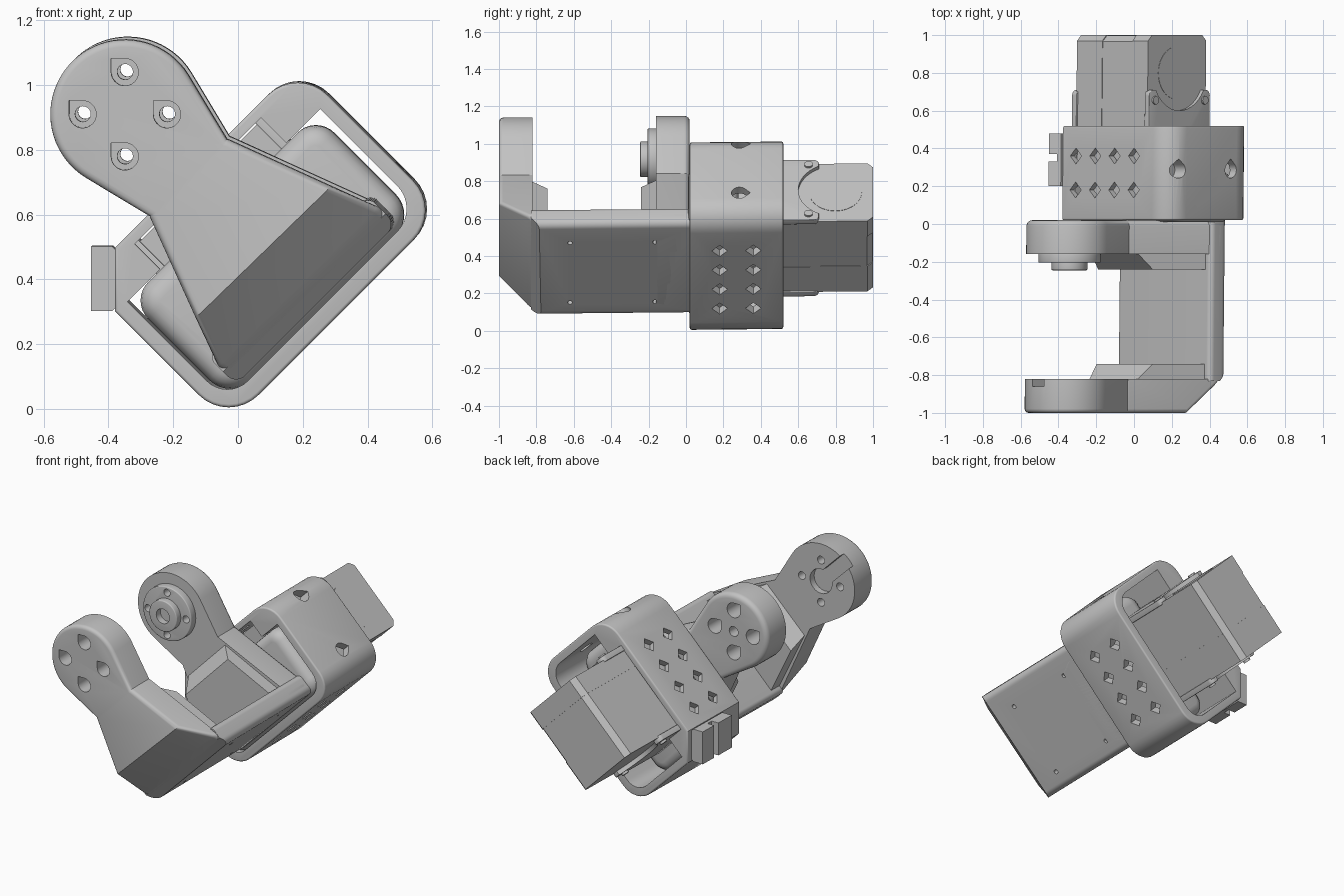
import bpy, bmesh, math
from mathutils import Vector

cube = bpy.data.objects.get("Cube")
if cube:
    bpy.data.objects.remove(cube)

grey = bpy.data.materials.new("plain grey")
grey.use_nodes = True
GREY = (0.54, 0.54, 0.54, 1)
grey.diffuse_color = GREY
grey.node_tree.nodes["Principled BSDF"].inputs["Base Color"].default_value = GREY

S = math.sqrt(0.5)
MID, TIP = 0.41, 0.89       # arm centre line and pivot height, in the tilted frame
LEAN = 0.014                # slight sideways drift along the depth


def place(axis, a, b, c):
    """Tilted frame: u runs up-right, v runs up-left, y is depth."""
    u, v, y = {"y": (a, b, c), "v": (a, c, b), "u": (c, a, b)}[axis]
    u += LEAN * y
    return Vector(((u - v) * S, y, (u + v) * S))


def solid(bm, axis, pts, c0, c1):
    """Extrude a closed outline along one axis."""
    low = [bm.verts.new(place(axis, a, b, c0)) for a, b in pts]
    high = [bm.verts.new(place(axis, a, b, c1)) for a, b in pts]
    n = len(pts)
    faces = [bm.faces.new(low), bm.faces.new(high)]
    faces += [bm.faces.new((low[i], low[(i + 1) % n], high[(i + 1) % n], high[i])) for i in range(n)]
    bmesh.ops.recalc_face_normals(bm, faces=faces)
    return bm


def arc(a, b, r, start=0, end=360, n=32):
    closed = end - start == 360
    return [(a + r * math.cos(t), b + r * math.sin(t)) for t in
            (math.radians(start + (end - start) * i / n) for i in range(n if closed else n + 1))]


def teardrop(a, b, r):
    return arc(a, b, r, -225, 45, 20) + [(a, b + r * 1.414)]


def rounded(corners, n=8):
    """Polygon from (a, b, radius) corners."""
    out = []
    for i, (a, b, r) in enumerate(corners):
        p = Vector((a, b))
        if r == 0:
            out.append((a, b))
            continue
        d0 = (Vector(corners[i - 1][:2]) - p).normalized()
        d1 = (Vector(corners[(i + 1) % len(corners)][:2]) - p).normalized()
        half = d0.angle(d1) / 2
        t = r / math.tan(half)
        centre = p + (d0 + d1).normalized() * (r / math.sin(half))
        s, e = (p + d0 * t - centre).normalized(), (p + d1 * t - centre).normalized()
        for k in range(n + 1):
            q = centre + s.slerp(e, k / n) * r
            out.append((q.x, q.y))
    return out


def slice_off(bm, point, normal):
    """Cut away the side the normal points to and cap the cut."""
    bmesh.ops.bisect_plane(bm, geom=bm.verts[:] + bm.edges[:] + bm.faces[:], plane_co=point,
                           plane_no=normal, clear_outer=True)
    bmesh.ops.holes_fill(bm, edges=[e for e in bm.edges if e.is_boundary])
    bmesh.ops.recalc_face_normals(bm, faces=bm.faces[:])


def raw_object(name, bm):
    mesh = bpy.data.meshes.new(name)
    bm.to_mesh(mesh)
    bm.free()
    ob = bpy.data.objects.new(name, mesh)
    bpy.context.collection.objects.link(ob)
    return ob


def make(name, bm, bevel=0.0, cuts=()):
    ob = raw_object(name, bm)
    if bevel:
        m = ob.modifiers.new("bevel", "BEVEL")
        m.width, m.segments, m.limit_method, m.angle_limit = bevel, 4, "ANGLE", math.radians(60)
        m.use_clamp_overlap = False
    helpers = []
    for c in cuts:
        helper = raw_object("cutter", c)
        helper.hide_render = True
        m = ob.modifiers.new("cut", "BOOLEAN")
        m.operation, m.solver, m.object = "DIFFERENCE", "EXACT", helper
        helpers.append(helper)
    dg = bpy.context.evaluated_depsgraph_get()
    ob.data = bpy.data.meshes.new_from_object(ob.evaluated_get(dg))
    ob.modifiers.clear()
    for h in helpers:
        bpy.data.objects.remove(h)
    ob.data.materials.clear()
    ob.data.materials.append(grey)
    bpy.ops.object.select_all(action="DESELECT")
    ob.select_set(True)
    bpy.context.view_layer.objects.active = ob
    bpy.ops.object.shade_smooth_by_angle(angle=math.radians(35))


def cutter(*solids):
    bm = bmesh.new()
    for s in solids:
        solid(bm, *s)
    return bm


# Bracket: two arms with round ends, joined by a plate with a chamfered front
arm = [(MID - 0.35, 0.057, 0.05), (MID + 0.35, 0.057, 0.05), (MID + 0.35, 0.13, 0.05), (MID + 0.17, 0.61, 0.04)]
left = [(2 * MID - u, v, r) for u, v, r in reversed(arm[2:])]
outline = rounded(arm + [(MID, TIP, 0)] + left)
i = outline.index((MID, TIP))
outline[i:i + 1] = arc(MID, TIP, 0.23, -13, 193, 40)
front_edge = place("y", MID, 0.287, -1.0)
front_slope = place("y", 0, -0.22, -0.23)
pattern = [(MID + 0.092 * a, TIP + 0.092 * b) for a in (-1, 1) for b in (-1, 1)]
beyond = arc(MID, 0.5, 1.5, n=4)

holes = [("y", teardrop(u, v, 0.042), -1.1, -0.9) for u, v in pattern]
bores = [("y", arc(u, v, 0.024), -0.95, -0.7) for u, v in pattern]
slot = arc(MID, TIP, 0.075, 125, 415, 24) + [(MID + 0.043, 1.2), (MID - 0.043, 1.2)]
front = solid(bmesh.new(), "y", outline, -1.0, -0.75)
slice_off(front, front_edge, front_slope)
make("front_arm", front, 0.022, [cutter(("y", beyond, -0.82, -0.6)), cutter(*holes), cutter(*bores),
                                 cutter(("y", slot, -0.86, -0.7))])

holes = [("y", teardrop(u, v, 0.045), -0.1, 0.1) for u, v in pattern]
bores = [("y", arc(u, v, 0.024), -0.3, -0.05) for u, v in pattern]
make("rear_arm", solid(bmesh.new(), "y", outline, -0.23, 0.02), 0.03,
     [cutter(("y", beyond, -0.4, -0.16)), cutter(*holes, ("y", arc(MID, TIP, 0.03), -0.1, 0.1)), cutter(*bores)])

base = solid(bmesh.new(), "y", rounded([(MID - 0.35, 0.057, 0.04), (MID + 0.35, 0.057, 0.04),
                                        (MID + 0.35, 0.18, 0.03), (MID - 0.35, 0.18, 0.03)]), -0.83, 0.03)
slice_off(base, front_edge, front_slope)
make("base_plate", base, 0.0,
     [cutter(*[("v", arc(u, y, 0.013, n=12), 0, 0.1) for u in (0.165, 0.615) for y in (-0.62, -0.165)])])

# Ramped gussets where the arms meet the plate
for name, y0, y1 in (("front_gusset", -0.83, -0.74), ("rear_gusset", -0.15, -0.24)):
    web = solid(bmesh.new(), "y", [(MID - 0.33, 0.12), (MID + 0.33, 0.12), (MID + 0.165, 0.59),
                                   (MID - 0.165, 0.59)], y0, y1)
    inward = 1 if y1 > y0 else -1
    slice_off(web, place("y", MID, 0.47, y1), place("y", 0, 0.7, 0.7 * inward))
    make(name, web)

# Pivot disc on the rear arm
disc = solid(bmesh.new(), "y", arc(MID, TIP, 0.165, n=48), -0.205, -0.155)
make("pivot_disc", disc, 0.006, [cutter(*[("y", arc(u, v, 0.022, n=16), -0.3, -0.1) for u, v in pattern])])
make("pivot_hub", solid(bmesh.new(), "y", arc(MID, TIP, 0.095), -0.245, -0.19), 0.006,
     [cutter(("y", arc(MID, TIP, 0.045), -0.3, -0.205))])

# Sleeve around the motor, with one flattened corner
outer = rounded([(-0.055, -0.014, 0.13), (0.88, -0.014, 0.13), (0.88, 0.62, 0.13), (0.083, 0.62, 0), (-0.055, 0.482, 0)])
inner = rounded([(-0.007, 0.04, 0.09), (0.834, 0.04, 0.1), (0.834, 0.475, 0), (0.685, 0.475, 0),
                 (0.685, 0.585, 0), (0.135, 0.585, 0), (0.135, 0.475, 0), (-0.007, 0.475, 0)])
diamonds = [arc(u, y, 0.042, n=4) for u in (0.18, 0.325, 0.47, 0.615) for y in (0.18, 0.36)]
wall_cuts = cutter(*[("v", d, -0.1, 0.045) for d in diamonds],
                   *[("v", d, 0.56, 0.7) for d in diamonds],
                   *[("u", teardrop(v, 0.285, 0.042), 0.8, 1.0) for v in (0.16, 0.54)])
make("sleeve", solid(bmesh.new(), "y", outer, 0.02, 0.52), 0.01,
     [cutter(("y", inner, -0.1, 0.7)), wall_cuts])

# Rounded block joining the bracket to the sleeve
block = rounded([(0.0, 0.035, 0.09), (0.81, 0.035, 0.09), (0.81, 0.473, 0.08), (0.0, 0.473, 0.08)])
make("joining_block", solid(bmesh.new(), "y", block, 0.01, 0.28), 0.06)

# Motor body in three case sections, the middle one slightly recessed
for name, u0, u1, inset in (("motor_lower_case", 0.14, 0.33, 0), ("motor_middle_case", 0.33, 0.555, 0.003),
                            ("motor_upper_case", 0.555, 0.672, 0)):
    case = rounded([(0.145 + inset, 0.26, 0), (0.58 - inset, 0.26, 0),
                    (0.58 - inset, 1.0 - inset, 0.03), (0.145 + inset, 1.0 - inset, 0.03)], 1)
    make(name, solid(bmesh.new(), "u", case, u0, u1))
make("motor_horn", solid(bmesh.new(), "u", arc(0.362, 0.8, 0.14, n=40), 0.66, 0.674))

# Motor cheeks with a round cutaway, and their screws
for side, u0, u1, tip in (("upper", 0.66, 0.695, 0.705), ("lower", 0.115, 0.15, 0.102)):
    cheek = rounded([(0.135, 0.1, 0), (0.59, 0.1, 0), (0.59, 0.71, 0.03), (0.135, 0.71, 0.03)])
    make(side + "_cheek", solid(bmesh.new(), "u", cheek, u0, u1), 0.004,
         [cutter(("u", arc(0.362, 0.8, 0.2, n=40), 0, 1))])
    for k, v in enumerate((0.178, 0.548)):
        make(f"{side}_screw_{k + 1}", solid(bmesh.new(), "u", arc(v, 0.655, 0.022, n=16), (u0 + u1) / 2, tip))


# Cable clip on the flattened corner
def tilt(*pts):
    return [((x + z) * S, (z - x) * S) for x, z in pts]


clip = tilt((-0.37, 0.32), (-0.39, 0.3), (-0.455, 0.3), (-0.455, 0.5), (-0.39, 0.5), (-0.37, 0.48))
slit = tilt((-0.5, 0.2), (-0.41, 0.2), (-0.41, 0.6), (-0.5, 0.6))
make("cable_clip", solid(bmesh.new(), "y", clip, 0.2, 0.48), 0.0, [cutter(("y", slit, 0.33, 0.37))])
